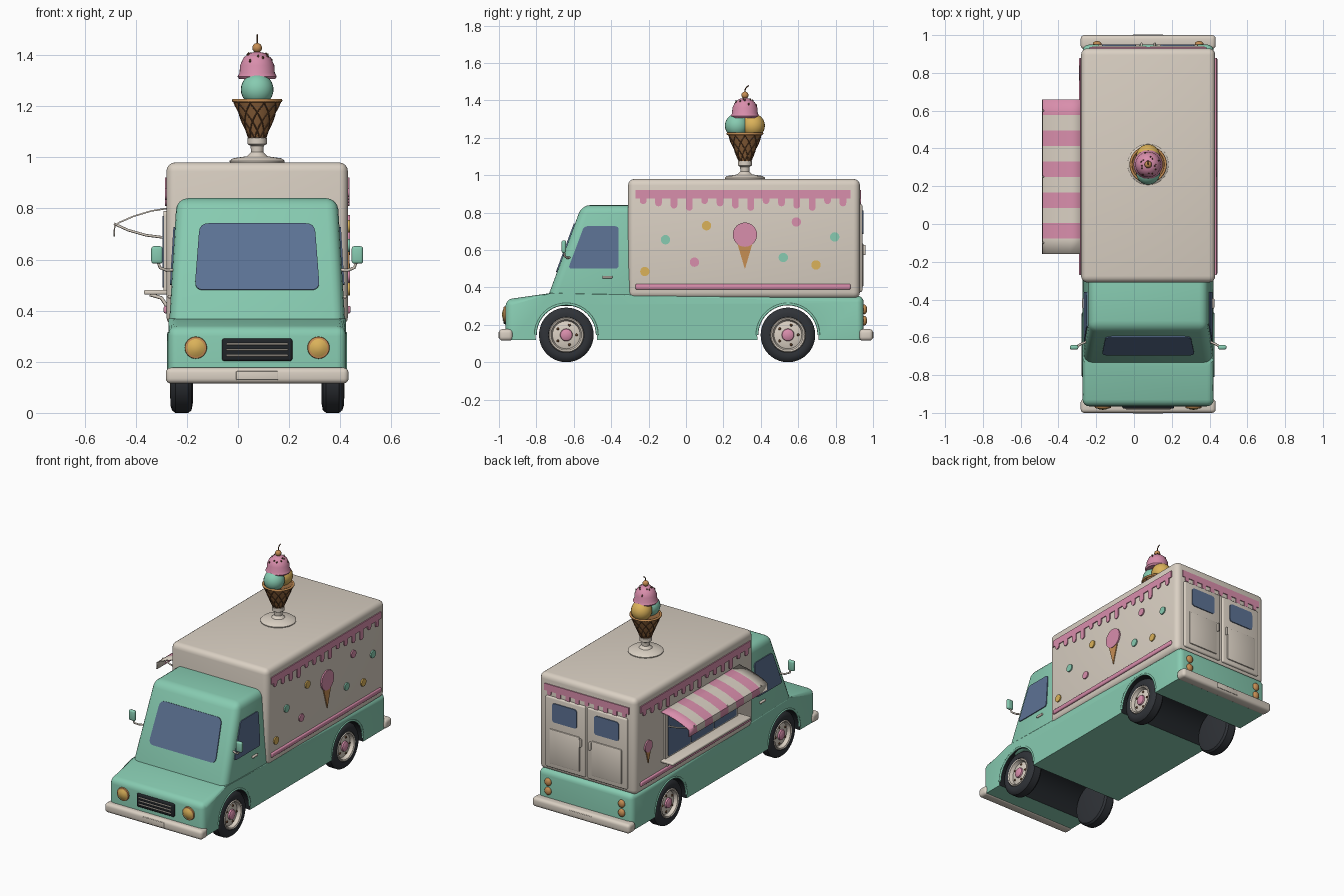
import bpy, bmesh, math, random
from mathutils import Vector, Matrix

if "Cube" in bpy.data.objects:
    bpy.data.objects.remove(bpy.data.objects["Cube"])

CX = 0.075                      # centre line of the truck
WHEELS = (-0.64, 0.545)
WZ, ARCH = 0.146, 0.165


def material(name, rgb):
    m = bpy.data.materials.new(name)
    col = [((c / 255 + 0.055) / 1.055) ** 2.4 for c in rgb] + [1]
    m.use_nodes = True
    m.diffuse_color = col
    m.node_tree.nodes["Principled BSDF"].inputs["Base Color"].default_value = col
    return m


MINT = material("mint", (135, 203, 177))
CREAM = material("cream", (218, 208, 195))
PINK = material("pink", (217, 142, 172))
YELLOW = material("custard", (219, 178, 90))
TAN = material("caramel", (198, 142, 84))
WAFFLE = material("waffle", (152, 106, 64))
BROWN = material("dark brown", (98, 66, 42))
GLASS = material("blue glass", (92, 114, 148))
RUBBER = material("rubber", (48, 51, 56))
DARK = material("dark underside", (32, 36, 40))


def finish(name, bm, *mats, angle=0.6, normals=True):
    if normals:
        bmesh.ops.recalc_face_normals(bm, faces=bm.faces)
    me = bpy.data.meshes.new(name)
    bm.to_mesh(me)
    bm.free()
    for m in mats:
        me.materials.append(m)
    me.shade_smooth()
    me.set_sharp_from_angle(angle=angle)
    ob = bpy.data.objects.new(name, me)
    bpy.context.collection.objects.link(ob)
    return ob


def box(name, centre, size, mat, bevel=0.01, segs=3):
    bm = bmesh.new()
    bmesh.ops.create_cube(bm, size=1, matrix=Matrix.Translation(centre) @ Matrix.Diagonal((*size, 1)))
    bmesh.ops.bevel(bm, geom=bm.edges[:], offset=bevel, segments=segs, profile=0.5, affect='EDGES')
    return finish(name, bm, mat)


def lathe(name, profile, at, axis, mat, steps=32):
    """Spin (radius, height) points round an axis."""
    bm = bmesh.new()
    verts = [bm.verts.new((r, 0, h)) for r, h in profile]
    edges = [bm.edges.new(p) for p in zip(verts, verts[1:])]
    bmesh.ops.spin(bm, geom=verts + edges, cent=(0, 0, 0), axis=(0, 0, 1), angle=math.tau, steps=steps)
    bmesh.ops.remove_doubles(bm, verts=bm.verts, dist=0.0002)
    rot = Vector(axis).to_track_quat('Z', 'Y').to_matrix().to_4x4()
    bm.transform(Matrix.Translation(at) @ rot)
    return finish(name, bm, mat)


def ball(name, at, radius, mat, scale=(1, 1, 1)):
    bm = bmesh.new()
    bmesh.ops.create_uvsphere(bm, u_segments=24, v_segments=14, radius=radius,
                              matrix=Matrix.Translation(at) @ Matrix.Diagonal((*scale, 1)))
    return finish(name, bm, mat)


def tube(name, pts, radius, mat, cyclic=False):
    cu = bpy.data.curves.new(name, 'CURVE')
    cu.dimensions, cu.bevel_depth, cu.bevel_resolution, cu.use_fill_caps = '3D', radius, 2, True
    sp = cu.splines.new('POLY')
    sp.points.add(len(pts) - 1)
    for p, co in zip(sp.points, pts):
        p.co = (*co, 1)
    sp.use_cyclic_u = cyclic
    cu.materials.append(mat)
    ob = bpy.data.objects.new(name, cu)
    bpy.context.collection.objects.link(ob)
    return ob


def rounded(pts, r):
    out, n = [], len(pts)
    for i in range(n):
        p, a, b = Vector(pts[i]), Vector(pts[i - 1]), Vector(pts[(i + 1) % n])
        s, e = p + (a - p).normalized() * r, p + (b - p).normalized() * r
        out += [s.lerp(p, t).lerp(p.lerp(e, t), t) for t in (0, 0.25, 0.5, 0.75, 1)]
    return out


def rect(a, b, c, d, r=0.015):
    return rounded([(a, c), (b, c), (b, d), (a, d)], r)


def circle(cx, cy, r, n=24):
    return [(cx + r * math.cos(math.tau * i / n), cy + r * math.sin(math.tau * i / n)) for i in range(n)]


def plate(name, pts, frame, mat, thick=0.006):
    """Thin plate whose outline lies in the plane (origin, u, v)."""
    o, u, v = (Vector(f) for f in frame)
    n = u.cross(v).normalized()
    bm = bmesh.new()
    face = bm.faces.new([bm.verts.new(o + u * p[0] + v * p[1] - n * 0.004) for p in pts])
    ext = bmesh.ops.extrude_face_region(bm, geom=[face])
    bmesh.ops.translate(bm, vec=n * (thick + 0.004), verts=[g for g in ext["geom"] if isinstance(g, bmesh.types.BMVert)])
    return finish(name, bm, mat)


# Wall planes: outline coordinates are (along wall, height)
UP = (0, 0, 1)
LEFT = ((CX + 0.355, 0, 0), (0, 1, 0), UP)
RIGHT = ((CX - 0.355, 0, 0), (0, -1, 0), UP)
REAR = ((CX, 0.93, 0), (-1, 0, 0), UP)
SCREEN = ((CX, -0.868, 0), (1, 0, 0), (0, 0.37, 1))
CAB_LEFT = ((CX + 0.3654, 0, 0), (0, 1, 0), (-0.06, 0, 1))
CAB_RIGHT = ((CX - 0.3654, 0, 0), (0, -1, 0), (0.06, 0, 1))


def extrude_x(profile, half):
    """Prism across the truck from a (y, z) profile; half(z) is its half width."""
    bm = bmesh.new()
    sides = [[bm.verts.new((CX + s * half(z), y, z)) for y, z in profile] for s in (-1, 1)]
    bm.faces.new(sides[0])
    bm.faces.new(sides[1][::-1])
    for i in range(len(profile)):
        bm.faces.new((sides[0][i - 1], sides[0][i], sides[1][i], sides[1][i - 1]))
    return bm


def in_arch(co):
    return any(math.hypot(co.y - w, co.z - WZ) < ARCH + 0.003 for w in WHEELS)


# Lower body with hood and wheel arches
outline = [(-0.965, 0.12)]
dip = math.asin((WZ - 0.12) / ARCH)
for w in WHEELS:
    for i in range(19):
        t = math.pi + dip - (math.pi + 2 * dip) * i / 18
        outline.append((w + ARCH * math.cos(t), WZ + ARCH * math.sin(t)))
outline += [(0.95, 0.12), (0.95, 0.355), (-0.72, 0.37), (-0.965, 0.335)]
bm = extrude_x(outline, lambda z: 0.347)
edges = [e for e in bm.edges if max(v.co.z for v in e.verts) > 0.125 and not any(in_arch(v.co) for v in e.verts)]
bmesh.ops.bevel(bm, geom=edges, offset=0.035, segments=4, profile=0.5, affect='EDGES')
bmesh.ops.recalc_face_normals(bm, faces=bm.faces)
for f in bm.faces:
    f.material_index = int(in_arch(f.calc_center_median()) and abs(f.normal.x) < 0.5)
finish("lower_body", bm, MINT, DARK)

# Cab and cargo box
bm = extrude_x([(-0.757, 0.3), (-0.557, 0.84), (-0.2, 0.84), (-0.2, 0.3)], lambda z: 0.3654 - 0.06 * z)
bmesh.ops.bevel(bm, geom=bm.edges[:], offset=0.045, segments=4, profile=0.5, affect='EDGES')
finish("cab", bm, MINT)
box("cargo_box", (CX, 0.31, 0.66), (0.71, 1.24, 0.64), CREAM, 0.035, 4)

# Cab glass, handles and mirrors
plate("windshield", rounded([(-0.245, 0.48), (0.245, 0.48), (0.225, 0.74), (-0.225, 0.74)], 0.035), SCREEN, GLASS)
window = [(-0.63, 0.5), (-0.36, 0.5), (-0.36, 0.727), (-0.545, 0.727)]
for s, frame in ((1, CAB_LEFT), (-1, CAB_RIGHT)):
    plate("side_window", rounded([(s * y, z) for y, z in window][::s], 0.02), frame, GLASS)
    box("door_handle", (CX + s * 0.343, -0.42, 0.455), (0.014, 0.055, 0.014), CREAM, 0.005)
    tube("mirror_arm", [(CX + s * x, y, z) for x, y, z in
         ((0.32, -0.62, 0.56), (0.355, -0.635, 0.558), (0.38, -0.65, 0.568), (0.392, -0.652, 0.6))], 0.006, CREAM)
    box("mirror", (CX + s * 0.392, -0.653, 0.618), (0.045, 0.024, 0.068), MINT, 0.01)

# Wheels with rims, hubs, lugs and arch lips
tyre = [(0.09, 0.03), (0.095, 0.042), (0.115, 0.045), (0.136, 0.038), (0.146, 0.025),
        (0.146, -0.025), (0.136, -0.038), (0.11, -0.043), (0, -0.043)]
rim = [(0, 0.028), (0.05, 0.028), (0.074, 0.02), (0.082, 0.043), (0.09, 0.046), (0.095, 0.038)]
hub = [(0, 0.046), (0.02, 0.044), (0.031, 0.038), (0.034, 0.025)]
for w in WHEELS:
    for s in (-1, 1):
        at = Vector((CX + s * 0.295, w, WZ))
        for name, prof, mat in (("tyre", tyre, RUBBER), ("rim", rim, CREAM), ("hub", hub, PINK)):
            lathe(name, prof, at, (s, 0, 0), mat, 40)
        for dy, dz in circle(0, 0, 0.055, 5):
            ball("lug", at + Vector((s * 0.027, dy, dz)), 0.007, BROWN)
        tube("arch_lip", [(CX + s * 0.345, w + ARCH * math.cos(t), WZ + ARCH * math.sin(t))
             for t in (math.pi * i / 20 for i in range(21))], 0.007, MINT)

# Bumpers, number plates, lamps and grille
for s in (-1, 1):
    box("bumper", (CX, s * 0.963, 0.146), (0.715, 0.074, 0.062), CREAM, 0.02, 4)
    box("number_plate", (CX, s * 0.998, 0.146), (0.165, 0.008, 0.034), CREAM, 0.003)
    lamp = (CX + s * 0.24, -0.964, 0.255)
    lathe("headlight_ring", [(0.034, 0.012), (0.042, 0.01), (0.045, -0.01)], lamp, (0, -1, 0), TAN)
    lathe("headlight", [(0, 0.02), (0.02, 0.017), (0.038, 0.006), (0.038, -0.01)], lamp, (0, -1, 0), YELLOW)
    for z in (0.222, 0.282):
        ball("tail_light", (CX + s * 0.27, 0.953, z), 0.026, TAN, (0.9, 0.6, 1))
box("grille", (CX, -0.967, 0.247), (0.275, 0.02, 0.088), DARK, 0.009)
for z in (0.225, 0.247, 0.269):
    box("grille_bar", (CX, -0.977, z), (0.24, 0.008, 0.007), CREAM, 0.002, 1)


def icing(name, half, shift, frame, drips):
    """Icing band with round-ended drips."""
    pts = [(shift + half, 0.875), (shift + half, 0.92), (shift - half, 0.92), (shift - half, 0.875)]
    step = 2 * half / drips
    for i in range(drips):
        mid, r = shift - half + step * (i + 0.5), step * 0.22
        low = 0.846 - 0.012 * ((i * 5) % 4 - 1) + r * 0.3
        pts += [(mid - r, 0.875)]
        pts += [(mid - r * math.cos(t), low - r * math.sin(t)) for t in (math.pi * k / 6 for k in range(7))]
        pts += [(mid + r, 0.875)]
    plate(name, pts, frame, PINK)


def cone_sign(y, z, k, frame):
    plate("sign_cone", [(y - 0.05 * k, z), (y, z - 0.17 * k), (y + 0.05 * k, z)], frame, TAN, 0.006)
    plate("sign_scoop", circle(y, z + 0.015 * k, 0.065 * k), frame, PINK, 0.009)


# Painted walls
icing("icing_left", 0.575, 0.305, LEFT, 14)
icing("icing_right", 0.575, -0.305, RIGHT, 14)
icing("icing_rear", 0.31, 0, REAR, 9)
for s in (-1, 1):
    box("pink_rail", (CX + s * 0.356, 0.305, 0.404), (0.02, 1.15, 0.03), PINK, 0.008)
cone_sign(0.315, 0.667, 1, LEFT)
cone_sign(-0.8, 0.62, 0.6, RIGHT)
dots = {YELLOW: [(-0.22, 0.485), (0.11, 0.73), (0.695, 0.52)], PINK: [(0.045, 0.535), (0.59, 0.75)],
        MINT: [(-0.11, 0.655), (0.52, 0.56), (0.795, 0.67)]}
for mat, spots in dots.items():
    for y, z in spots:
        plate("candy_dot", circle(y, z, 0.025), LEFT, mat, 0.008)

# Rear doors
for s in (-1, 1):
    a, b = sorted((s * 0.008, s * 0.3))
    mid = (a + b) / 2
    box("rear_door", (CX - mid, 0.93, 0.61), (0.292, 0.026, 0.47), CREAM, 0.01)
    box("door_panel", (CX - mid, 0.942, 0.52), (0.22, 0.016, 0.23), CREAM, 0.007, 2)
    plate("rear_window", rect(mid - 0.09, mid + 0.09, 0.685, 0.81, 0.02), ((CX, 0.943, 0), (-1, 0, 0), UP), GLASS)
    box("rear_handle", (CX + s * 0.035, 0.95, 0.6), (0.012, 0.02, 0.055), CREAM, 0.005)

# Serving hatch, counter and awning
plate("hatch_frame", rect(-0.63, 0.13, 0.47, 0.79), RIGHT, CREAM, 0.012)
for i in range(3):
    y = -0.605 + i * 0.24
    plate("hatch_glass", rect(y, y + 0.23, 0.49, 0.77, 0.01), RIGHT, GLASS, 0.016)
box("counter", (-0.32, 0.25, 0.472), (0.095, 0.82, 0.018), CREAM, 0.006)
for y in (-0.1, 0.25, 0.6):
    tube("counter_bracket", [(-0.345, y, 0.463), (-0.3, y, 0.45), (-0.28, y, 0.42)], 0.007, CREAM)
    tube("awning_strut", [(-0.28, y, 0.685), (-0.36, y, 0.695), (-0.43, y, 0.715), (-0.485, y, 0.74)], 0.005, CREAM)
bm = bmesh.new()
slope = [(-0.278, 0.803), (-0.34, 0.793), (-0.41, 0.772), (-0.465, 0.748), (-0.485, 0.735), (-0.488, 0.69)]
rows = [[bm.verts.new((x, 0.66 - 0.082 * i, z)) for x, z in slope] for i in range(11)]
for i in range(10):
    for j in range(len(slope) - 1):
        f = bm.faces.new((rows[i][j], rows[i][j + 1], rows[i + 1][j + 1], rows[i + 1][j]))
        f.material_index = i % 2
awning = finish("awning", bm, PINK, CREAM)
awning.modifiers.new("thickness", 'SOLIDIFY').thickness = 0.006

# Rooftop ice cream
top = Vector((CX, 0.315, 0))
lathe("stand", [(0, 0.97), (0.106, 0.972), (0.108, 0.986), (0.095, 0.996), (0.04, 1.004), (0.024, 1.02),
                (0.026, 1.045), (0.038, 1.052), (0.038, 1.076), (0, 1.08)], top, UP, CREAM)
lathe("waffle_cone", [(0, 1.07), (0.03, 1.07), (0.093, 1.222), (0.085, 1.225), (0, 1.2)], top, UP, WAFFLE)
tube("cone_rim", [(x, y, 1.222) for x, y in circle(top.x, top.y, 0.092, 32)], 0.007, TAN, True)
for k in range(10):
    for turn in (-1, 1):
        path = []
        for j in range(9):
            t, a = j / 8, math.tau * k / 10 + turn * j * 0.17
            r = 0.031 + 0.063 * t
            path.append((top.x + r * math.cos(a), top.y + r * math.sin(a), 1.07 + 0.152 * t))
        tube("waffle_line", path, 0.0025, BROWN)
ball("mint_scoop", top + Vector((0, -0.043, 1.265)), 0.064, MINT)
ball("custard_scoop", top + Vector((0, 0.043, 1.265)), 0.064, YELLOW)
lathe("pink_scoop", [(0, 1.414), (0.03, 1.408), (0.053, 1.39), (0.067, 1.36), (0.069, 1.33), (0.077, 1.316),
                     (0.07, 1.306), (0, 1.306)], top, UP, PINK)
random.seed(4)
for i in range(14):
    a, t = i * 2.4, random.uniform(0.45, 1.2)
    d = Vector((math.sin(t) * math.cos(a), math.sin(t) * math.sin(a), math.cos(t)))
    ball("sprinkle", top + Vector((0, 0, 1.343)) + d * 0.07, 0.004, BROWN, (1, 1, 1.8))
ball("cherry", top + Vector((0, 0, 1.428)), 0.019, TAN)
tube("cherry_stem", [top + Vector((0, y, z)) for y, z in ((0, 1.44), (0.002, 1.46), (0.01, 1.472), (0.022, 1.479))], 0.003, BROWN)
